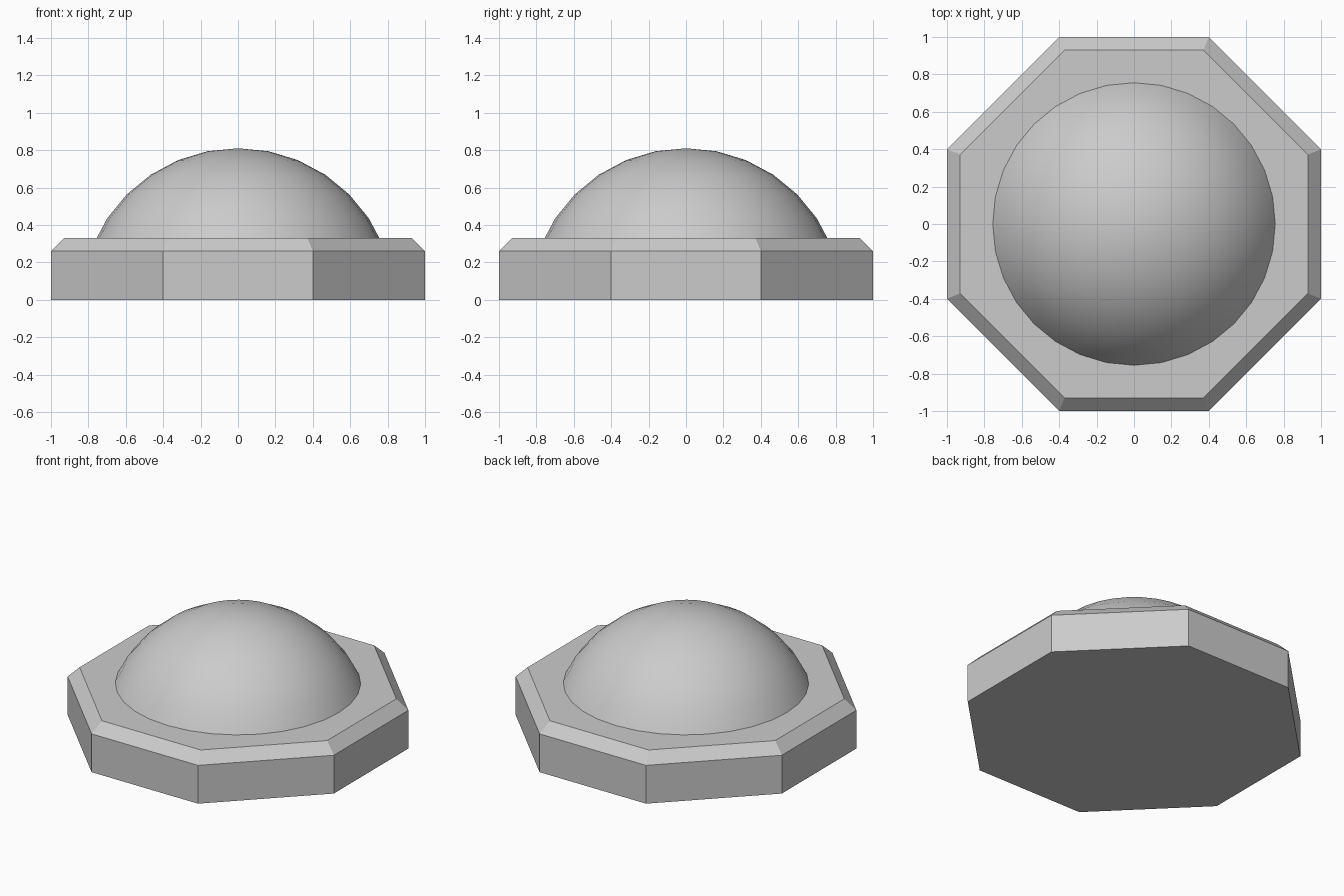
import bpy, bmesh
from mathutils import Vector

if "Cube" in bpy.data.objects:
    bpy.data.objects.remove(bpy.data.objects["Cube"])


def make_object(name, bm):
    bmesh.ops.recalc_face_normals(bm, faces=bm.faces)
    mesh = bpy.data.meshes.new(name)
    bm.to_mesh(mesh)
    bm.free()
    obj = bpy.data.objects.new(name, mesh)
    bpy.context.collection.objects.link(obj)
    return obj


def octagon(bm, side, cut, z):
    # side = distance to the straight sides, cut = half length of those sides
    pts = [(cut, -side), (side, -cut), (side, cut), (cut, side),
           (-cut, side), (-side, cut), (-side, -cut), (-cut, -side)]
    return [bm.verts.new((x, y, z)) for x, y in pts]


# Octagonal base with a chamfered top edge
bm = bmesh.new()
rings = [octagon(bm, 1.0, 0.4, 0.0),
         octagon(bm, 1.0, 0.4, 0.26),
         octagon(bm, 0.93, 0.371, 0.33)]
for low, high in zip(rings, rings[1:]):
    for i in range(8):
        j = (i + 1) % 8
        bm.faces.new((low[i], low[j], high[j], high[i]))
bm.faces.new(rings[0][::-1])
bm.faces.new(rings[-1])
make_object("octagonal_base", bm)

# Smooth dome: upper part of a sphere, sunk slightly into the base
bm = bmesh.new()
bmesh.ops.create_uvsphere(bm, u_segments=32, v_segments=16, radius=0.84)
bmesh.ops.translate(bm, verts=bm.verts, vec=Vector((0, 0, -0.03)))
bmesh.ops.bisect_plane(bm, geom=bm.verts[:] + bm.edges[:] + bm.faces[:],
                       plane_co=(0, 0, 0.31), plane_no=(0, 0, 1),
                       clear_inner=True)
bmesh.ops.holes_fill(bm, edges=[e for e in bm.edges if e.is_boundary], sides=0)
dome = make_object("dome", bm)
bpy.context.view_layer.objects.active = dome
dome.select_set(True)
bpy.ops.object.shade_smooth_by_angle()
